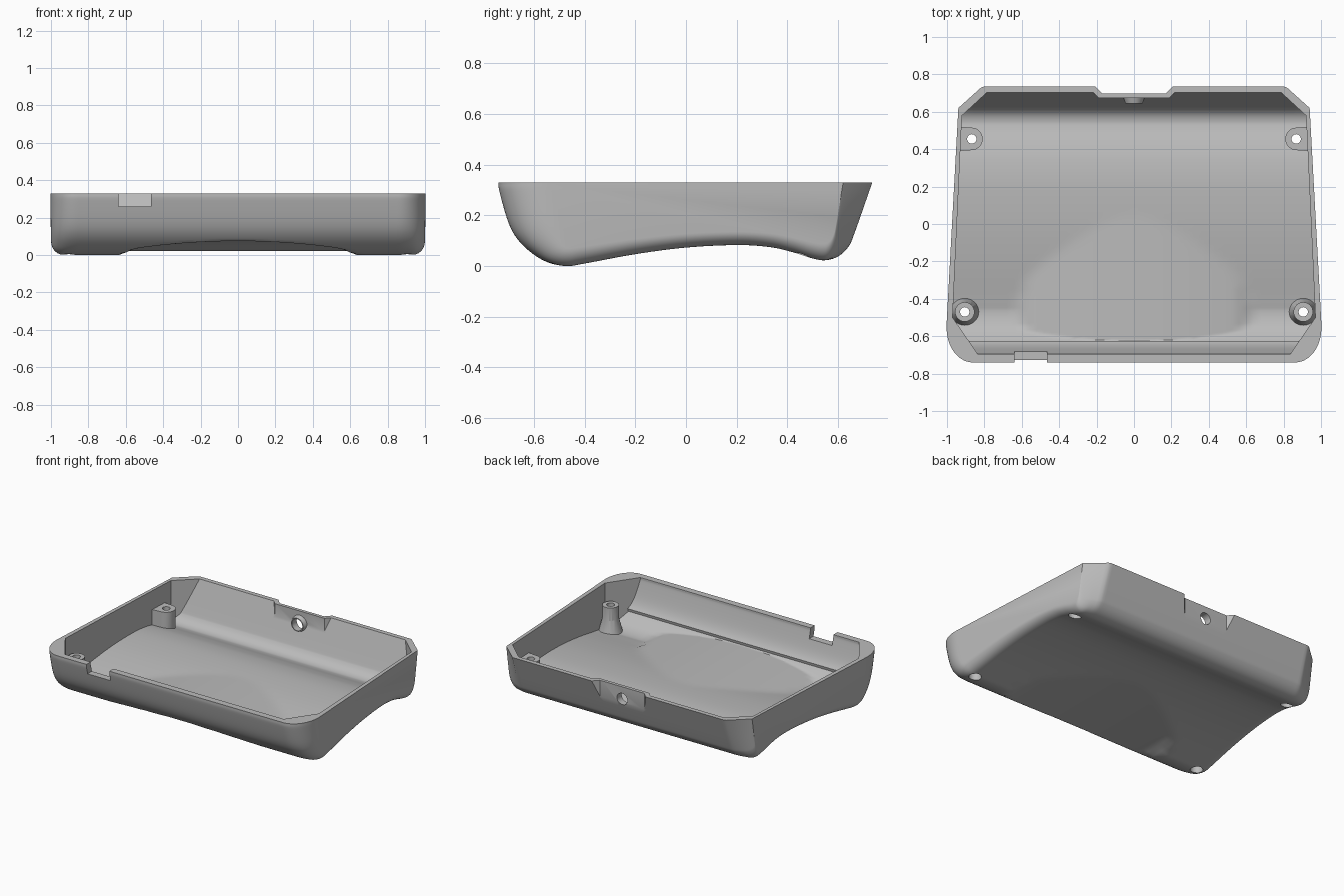
import bpy, bmesh, math
from mathutils import Vector

cube = bpy.data.objects.get("Cube")
if cube:
    bpy.data.objects.remove(cube, do_unlink=True)

grey = bpy.data.materials.new("light grey plastic")
grey.use_nodes = True
grey.diffuse_color = (0.5, 0.5, 0.5, 1)
grey.node_tree.nodes["Principled BSDF"].inputs["Base Color"].default_value = (0.5, 0.5, 0.5, 1)

RIM = 0.33
# Side profile (y, z) from the front rim, under the floor, to the back rim
SIDE = [(-0.74, RIM), (-0.735, 0.29), (-0.70, 0.17), (-0.66, 0.10), (-0.60, 0.045),
        (-0.54, 0.013), (-0.47, 0.0), (-0.40, 0.01), (-0.2, 0.047), (0, 0.073),
        (0.2, 0.083), (0.33, 0.075), (0.42, 0.055), (0.5, 0.03), (0.55, 0.023),
        (0.6, 0.038), (0.64, 0.075), (0.665, 0.13), (0.735, RIM)]


def smooth_line(points, steps=6):
    p = [Vector(q) for q in points]
    p = [2 * p[0] - p[1]] + p + [2 * p[-1] - p[-2]]
    out = []
    for a, b, c, d in zip(p, p[1:], p[2:], p[3:]):
        for i in range(steps):
            t = i / steps
            out.append(0.5 * (2 * b + (c - a) * t + (2 * a - 5 * b + 4 * c - d) * t * t
                              + (3 * b - a - 3 * c + d) * t ** 3))
    return out + [p[-2]]


def offset_line(line):
    out = []
    for i, p in enumerate(line):
        t = (line[min(i + 1, len(line) - 1)] - line[max(i - 1, 0)]).normalized()
        wall = 0.045 if p.y > 0.1 and p.x < 0 else 0.03
        out.append(p + Vector((-t.y, t.x)) * wall)
    return out


def finish(bm, name):
    bmesh.ops.recalc_face_normals(bm, faces=bm.faces)
    mesh = bpy.data.meshes.new(name)
    bm.to_mesh(mesh)
    bm.free()
    mesh.materials.append(grey)
    ob = bpy.data.objects.new(name, mesh)
    bpy.context.collection.objects.link(ob)
    return ob


def loft(name, line, stations, place):
    bm = bmesh.new()
    rings = [[bm.verts.new(place(u, p.x, p.y)) for p in line] for u in stations]
    n = len(line)
    for a, b in zip(rings, rings[1:]):
        for i in range(n):
            j = (i + 1) % n
            bm.faces.new((a[i], a[j], b[j], b[i]))
    bm.faces.new(rings[0])
    bm.faces.new(rings[-1])
    return finish(bm, name)


def prism(name, outline, z0, z1):
    bm = bmesh.new()
    low = [bm.verts.new((x, y, z0)) for x, y in outline]
    high = [bm.verts.new((x, y, z1)) for x, y in outline]
    bm.faces.new(low)
    bm.faces.new(high)
    for i in range(len(low)):
        j = (i + 1) % len(low)
        bm.faces.new((low[i], low[j], high[j], high[i]))
    return finish(bm, name)


def mirrored(half):
    return half + [(-x, y) for x, y in reversed(half)]


def cone(name, start, end, r1, r2):
    a, b = Vector(start), Vector(end)
    bpy.ops.mesh.primitive_cone_add(
        vertices=32, radius1=r1, radius2=r2, depth=(b - a).length, location=(a + b) / 2,
        rotation=(b - a).to_track_quat('Z', 'Y').to_euler())
    ob = bpy.context.object
    ob.name = name
    ob.data.materials.append(grey)
    return ob


def combine(target, tool, operation='DIFFERENCE'):
    mod = target.modifiers.new("cut", 'BOOLEAN')
    mod.object, mod.operation, mod.solver = tool, operation, 'EXACT'
    bpy.context.view_layer.objects.active = target
    bpy.ops.object.modifier_apply(modifier=mod.name)
    bpy.data.objects.remove(tool, do_unlink=True)


# Shallow arched scoop under the front of the floor
def scoop(x, y, z, lift=0.0):
    if y > 0.2:
        return z
    x = abs(x)
    return max(z, min(0.075 - 0.04 * (x / 0.55) ** 2, (0.63 - x) * 0.45) + lift)


def round_off(t):
    t = min(max(t, 0), 1)
    return 1 - math.sqrt(1 - t * t)


# Outer skin: rounded front corners, chamfered back corners, rounded bottom edges
def outer_point(u, y, z):
    s = abs(u)
    if y < -0.47:
        y = -0.47 + (y + 0.47) * (1 - 0.76 * round_off((s - 0.85) / 0.15))
    elif y > 0.55:
        y = 0.55 + (y - 0.55) * (1 - 0.62 * max(0, (s - 0.87) / 0.13))
    x = u * (0.973 - 0.0545 * y)
    z = scoop(x, y, z)
    z += 0.07 * round_off((s - 0.93) / 0.07) * (1 - z / RIM)
    return x, y, z


def inner_point(u, y, z):
    return u, y, scoop(u, y, z, 0.032)


line = smooth_line(SIDE)
middle = [-0.84 + 0.04 * i for i in range(43)]
edge = [0.84 + 0.16 * math.sin(i / 14 * math.pi / 2) for i in range(1, 15)]
tray = loft("tray_shell", line, [-u for u in reversed(edge)] + middle + edge, outer_point)

# Cavity: offset profile trimmed by a plan with angled corners
inner = offset_line(line)
inner = [Vector((inner[0].x, 0.5))] + inner + [Vector((inner[-1].x + 0.03, 0.5))]
cavity = loft("cavity", inner, [-1.1] + middle + [1.1], inner_point)
plan = prism("cavity_plan", mirrored([(0.77, -0.79), (0.97, -0.5), (0.92, 0.58), (0.67, 0.81)]), -0.1, 0.45)
combine(cavity, plan, 'INTERSECT')

# Screw posts at the front, rounded tabs on the side walls at the back
POST, TAB, POST_TOP = (0.905, -0.47), (0.867, 0.455), 0.21
for side in (-1, 1):
    px, py = side * POST[0], POST[1]
    combine(cavity, cone("post_foot", (px, py, -0.02), (px, py, 0.13), 0.088, 0.05))
    combine(cavity, cone("post_stem", (px, py, 0.0), (px, py, POST_TOP), 0.052, 0.052))
    tx, ty = side * TAB[0], TAB[1]
    arc = [(tx - side * 0.058 * math.cos(a), ty + 0.06 * math.sin(a))
           for a in [math.radians(-90 + 15 * i) for i in range(13)]]
    combine(cavity, prism("tab", arc + [(side * 1.05, ty + 0.075), (side * 1.05, ty - 0.075)], 0.0, 0.2))

# Thickened back wall with a collar round the socket hole
HOLE_Z = 0.245
combine(cavity, prism("socket_block", mirrored([(0.26, 0.8), (0.225, 0.71), (0.19, 0.674)]), 0.0, 0.6))
combine(cavity, cone("socket_collar", (0, 0.70, HOLE_Z), (0, 0.645, HOLE_Z), 0.065, 0.046))
combine(tray, cavity)

# Recess outside the back wall, socket hole and front slot
combine(tray, prism("socket_recess", mirrored([(0.17, 0.697), (0.23, 0.76)]), 0.1, 0.6))
combine(tray, cone("socket_hole", (0, 0.6, HOLE_Z), (0, 0.8, HOLE_Z), 0.04, 0.04))
combine(tray, prism("front_slot", [(-0.64, -0.8), (-0.465, -0.8), (-0.465, -0.6), (-0.64, -0.6)], 0.26, 0.6))

# Screw holes with wider recesses underneath
for side in (-1, 1):
    for (x, y), depth in ((POST, 0.09), (TAB, 0.12)):
        combine(tray, cone("screw_hole", (side * x, y, -0.1), (side * x, y, 0.3), 0.025, 0.025))
        combine(tray, cone("screw_recess", (side * x, y, -0.1), (side * x, y, depth), 0.04, 0.04))

bpy.ops.object.select_all(action='DESELECT')
tray.select_set(True)
bpy.context.view_layer.objects.active = tray
bpy.ops.object.shade_smooth_by_angle(angle=math.radians(30))
